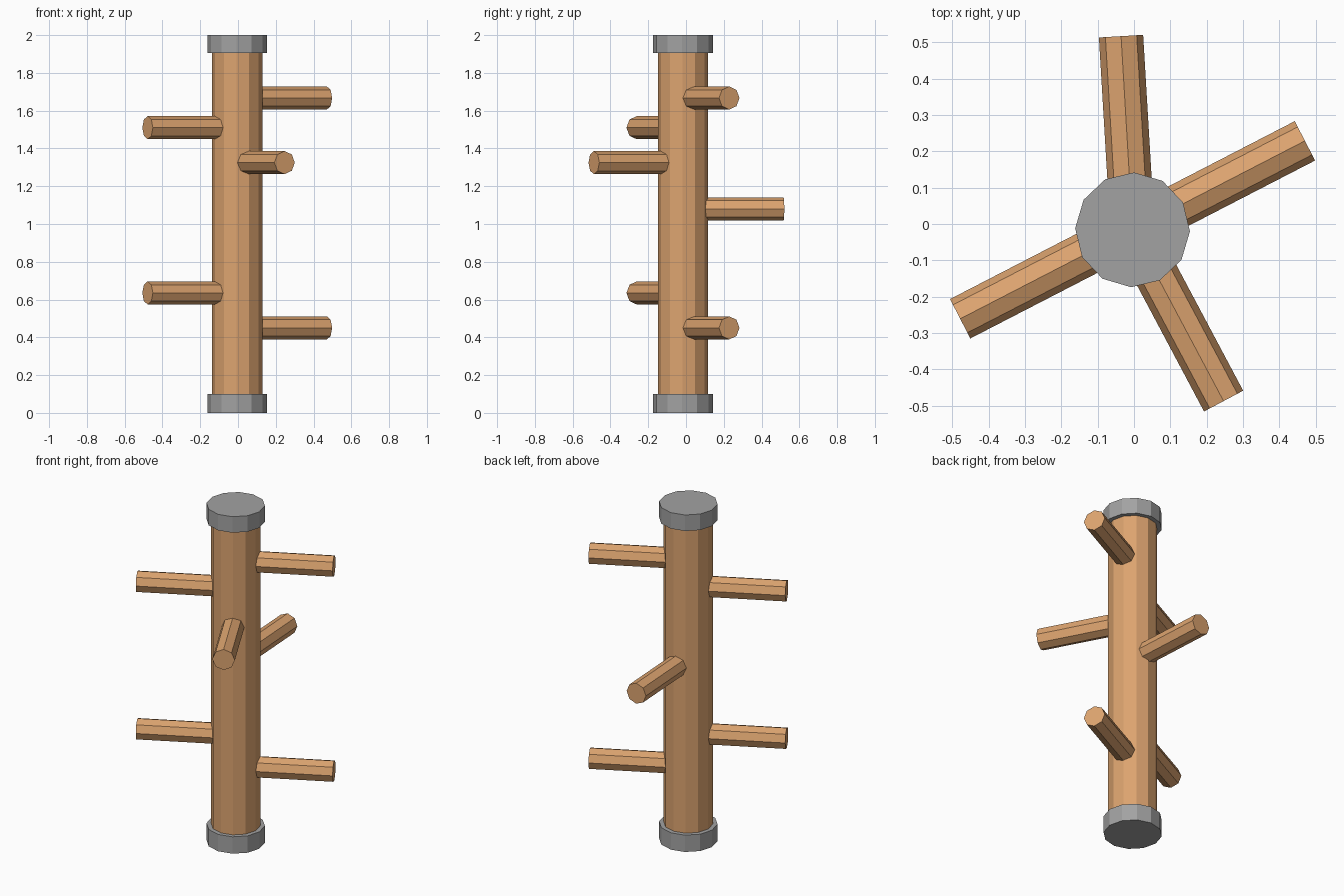
import bpy, math
from mathutils import Vector

if "Cube" in bpy.data.objects:
    bpy.data.objects.remove(bpy.data.objects["Cube"])

CENTRE = Vector((-0.004, -0.016, 0))


def material(name, color):
    m = bpy.data.materials.new(name)
    m.diffuse_color = (*color, 1)
    m.use_nodes = True
    m.node_tree.nodes["Principled BSDF"].inputs["Base Color"].default_value = m.diffuse_color
    return m


wood = material("wood", (0.72, 0.37, 0.16))
metal = material("grey_metal", (0.36, 0.36, 0.36))


def cylinder(name, sides, radius, start, end, mat, roll=0.0):
    """Flat-shaded prism from start to end, rolled about its own axis."""
    axis = end - start
    bpy.ops.mesh.primitive_cylinder_add(vertices=sides, radius=radius, depth=axis.length,
                                        location=(start + end) / 2)
    ob = bpy.context.object
    ob.name = name
    ob.rotation_mode = 'QUATERNION'
    spin = Vector((0, 0, 1)).rotation_difference(axis)
    if abs(axis.z) < 1e-6:
        spin = axis.to_track_quat('Z', 'Y')
    ob.rotation_quaternion = spin
    for v in ob.data.vertices:
        c, s = math.cos(roll), math.sin(roll)
        v.co.xy = (c * v.co.x - s * v.co.y, s * v.co.x + c * v.co.y)
    ob.data.materials.append(mat)
    return ob


def at(z):
    return CENTRE + Vector((0, 0, z))


# Central pole and its two end caps
tilt = math.radians(-1.5)
cylinder("pole", 12, 0.133, at(0.05), at(1.95), wood, tilt)
cylinder("bottom_cap", 12, 0.158, at(0), at(0.1), metal, tilt)
cylinder("top_cap", 12, 0.158, at(1.905), at(2), metal, tilt)

# Climbing pegs: height, direction in degrees
pegs = [(0.45, 27.3), (0.635, 207.3), (1.08, 93.4),
        (1.325, -62), (1.51, 207.3), (1.667, 27.3)]
for i, (z, deg) in enumerate(pegs, 1):
    a = math.radians(deg)
    d = Vector((math.cos(a), math.sin(a), 0))
    cylinder(f"peg_{i}", 8, 0.061, at(z) + d * 0.05, at(z) + d * 0.534, wood)
